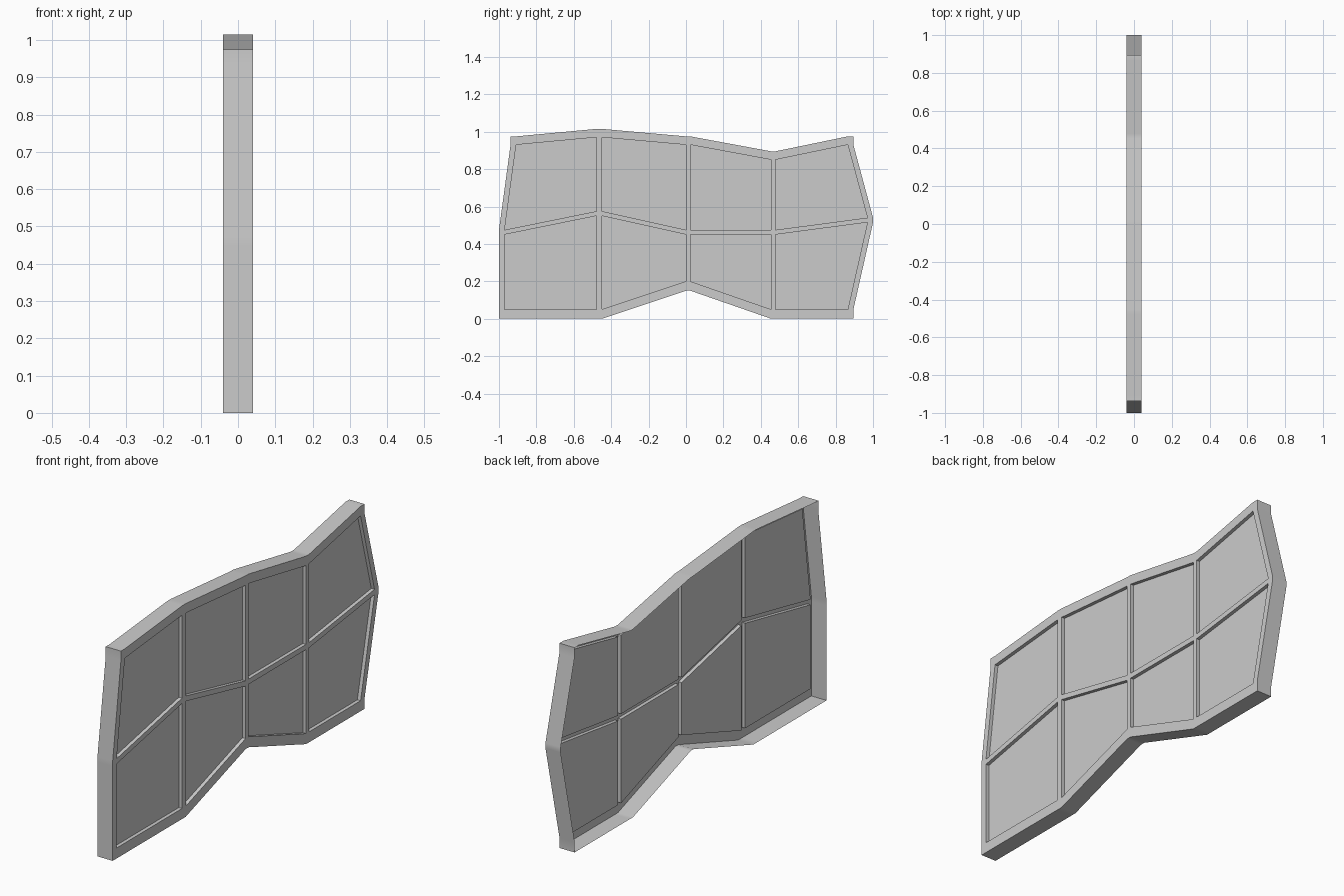
import bpy, bmesh, math

if "Cube" in bpy.data.objects:
    bpy.data.objects.remove(bpy.data.objects["Cube"])

# Vertical grid lines: straight in the middle, bent at both ends (y per row)
MID_Y = [-0.478, -0.45, 0.0, 0.023, 0.455, 0.478]
LEFT = [-1.0, -1.0, -1.0, -1.0, -0.938, -0.938]
RIGHT = [0.895, 0.895, 1.0, 1.0, 0.895, 0.895]
# Bends of the rails at the five uprights, and each rail's height
RAILS = [([0, 0, 0.15, 0, 0], 0.05),
         ([0.45, 0.55, 0.45, 0.45, 0.515], 0.025),
         ([0.93, 0.97, 0.93, 0.85, 0.93], 0.045)]
INSET = 0.03
FRONT, BACK, PANE = 0.04, -0.04, 0.023


def point(c, r):
    """Corner of the warped window grid (10 columns x 6 rows)."""
    if c < 2:
        y = LEFT[r] + INSET * c
    elif c > 7:
        y = RIGHT[r] - INSET * (9 - c)
    else:
        y = MID_Y[c - 2]
    bends, height = RAILS[r // 2]
    return (FRONT, y, bends[c // 2] + height * (r % 2))


def finish(name, bm):
    mesh = bpy.data.meshes.new(name)
    bm.to_mesh(mesh)
    bm.free()
    obj = bpy.data.objects.new(name, mesh)
    bpy.context.collection.objects.link(obj)
    bpy.context.view_layer.objects.active = obj
    obj.select_set(True)
    bpy.ops.object.shade_smooth_by_angle(angle=math.radians(30))
    obj.select_set(False)


def grid_faces(is_pane):
    """Pane cells or frame cells of the grid, facing +x."""
    bm = bmesh.new()
    verts = {}
    for c in range(9):
        for r in range(5):
            if (c % 2 == 1 and r % 2 == 1) != is_pane:
                continue
            ring = []
            for k in ((c, r), (c + 1, r), (c + 1, r + 1), (c, r + 1)):
                if k not in verts:
                    verts[k] = bm.verts.new(point(*k))
                ring.append(verts[k])
            bm.faces.new(ring)
    return bm, verts


# Crooked frame with glazing bars: deep outer rim open at the back,
# shallow reveals around the pane openings
bm, verts = grid_faces(False)
outer = {v for (c, r), v in verts.items() if c in (0, 9) or r in (0, 5)}
rim = [e for e in bm.edges if e.is_boundary and set(e.verts) <= outer]
reveals = [e for e in bm.edges if e.is_boundary and not set(e.verts) <= outer]
for edges, depth in ((rim, BACK), (reveals, PANE)):
    ext = bmesh.ops.extrude_edge_only(bm, edges=edges)
    for g in ext["geom"]:
        if isinstance(g, bmesh.types.BMVert):
            g.co.x = depth
bmesh.ops.recalc_face_normals(bm, faces=bm.faces[:])
if next(f for f in bm.faces if abs(f.normal.x) > 0.9).normal.x < 0:
    bmesh.ops.reverse_faces(bm, faces=bm.faces[:])
finish("window_frame", bm)

# Recessed panes, single sheets
bm, verts = grid_faces(True)
for v in bm.verts:
    v.co.x = PANE
finish("window_panes", bm)
